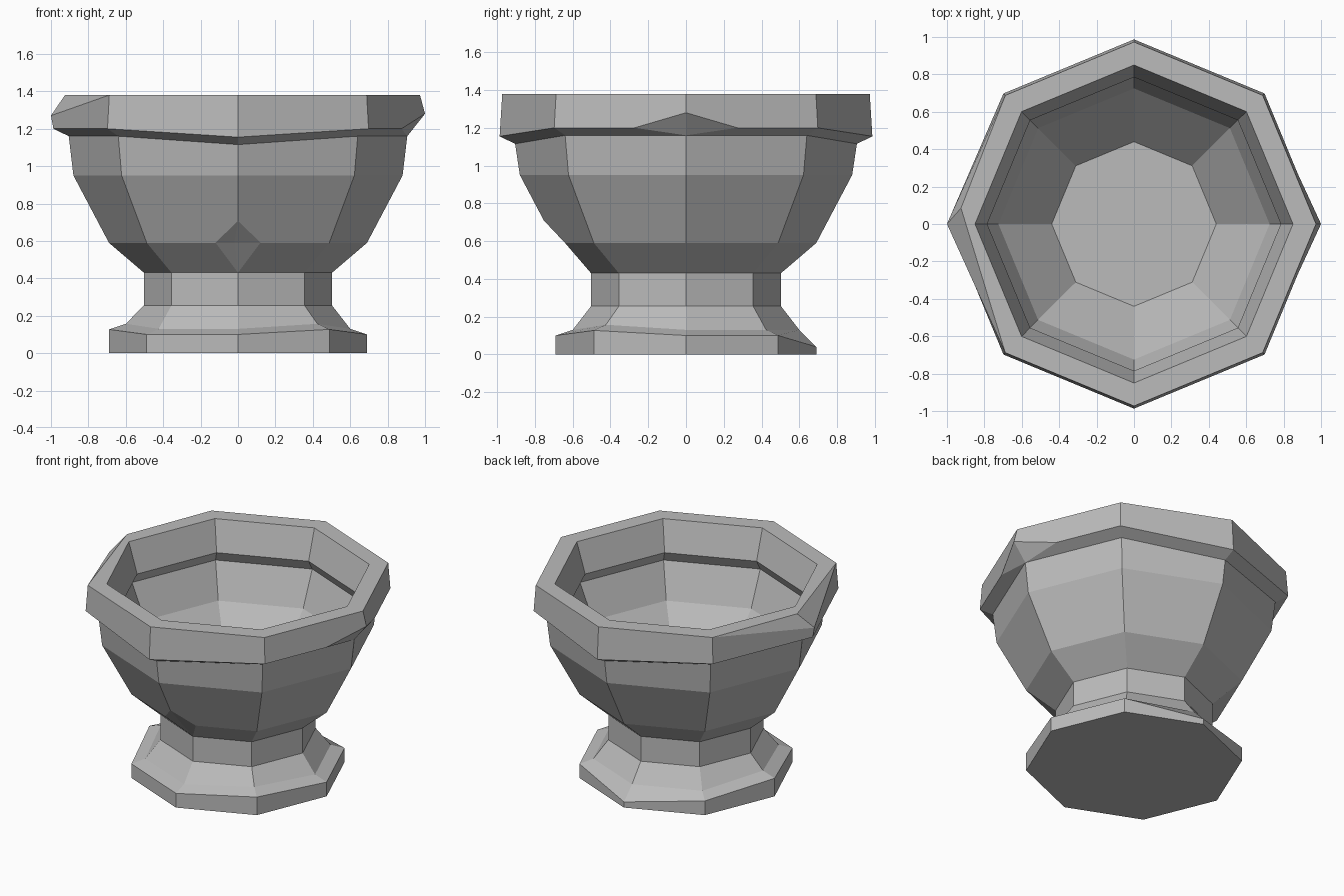
import bpy, bmesh, math

if "Cube" in bpy.data.objects:
    bpy.data.objects.remove(bpy.data.objects["Cube"])

SIDES = 8
# profile rows from the underside, up the outside, over the rim and down inside
PROFILE = [
    ("foot_low", 0.69, 0.0), ("foot_top", 0.69, 0.10), ("foot_slope", 0.60, 0.13),
    ("neck_low", 0.503, 0.255), ("neck_top", 0.503, 0.43),
    ("belly", 0.69, 0.59), ("shoulder", 0.88, 0.95), ("under_rim", 0.905, 1.16),
    ("rim_low", 0.987, 1.20), ("rim_top", 0.973, 1.38),
    ("lip", 0.85, 1.38), ("lip_low", 0.785, 1.17), ("undercut", 0.825, 1.10),
    ("inner_wall", 0.725, 0.86), ("floor", 0.44, 0.54),
]

bm = bmesh.new()
rows = {}
for name, r, z in PROFILE:
    rows[name] = [bm.verts.new((r * math.cos(math.tau * i / SIDES),
                                r * math.sin(math.tau * i / SIDES), z))
                  for i in range(SIDES)]
order = [rows[p[0]] for p in PROFILE]
for low, high in zip(order, order[1:]):
    for i in range(SIDES):
        j = (i + 1) % SIDES
        bm.faces.new((low[i], low[j], high[j], high[i]))
bm.faces.new(order[0][::-1])
bm.faces.new(order[-1])


def split(a, b, fac):
    """New vertex on the edge a-b, at a fraction from a."""
    return bmesh.utils.edge_split(bm.edges.get((a, b)), a, fac)[1]


def cut(a, b):
    """Cut the face shared by two vertices."""
    face = next(f for f in a.link_faces if f in b.link_faces)
    bmesh.utils.face_split(face, a, b)


# uneven carving: rim sags at front and back, foot is raised at two corners
for i in (2, 6):
    for name in ("rim_low", "under_rim"):
        rows[name][i].co.z -= 0.045
for i in (4, 7):
    for name in ("foot_top", "foot_slope"):
        rows[name][i].co.z += 0.027

# chip in the back corner of the foot
rows["foot_top"][2].co.z = 0.04

# chip under the right corner of the rim
v = rows["rim_low"][0]
for i in (1, 7):
    cut(split(v, rows["rim_low"][i], 0.39), rows["under_rim"][0])
v.co = (1.0, 0, 1.28)

# chip in the front corner of the belly
v = rows["belly"][6]
top = split(v, rows["shoulder"][6], 0.33)
for i in (5, 7):
    s = split(v, rows["belly"][i], 0.245)
    cut(s, top)
    cut(s, rows["neck_top"][6])
v.co = (-0.02, -0.635, 0.59)

# chip on top of the left corner of the rim
top = rows["rim_top"][4]
mid = split(rows["rim_low"][4], top, 0.4)
for i in (3, 5):
    cut(mid, rows["rim_top"][i])
mid.co = (-1.0, 0, 1.27)
top.co = (-0.925, 0.085, 1.38)

bmesh.ops.recalc_face_normals(bm, faces=bm.faces)
mesh = bpy.data.meshes.new("stone_planter")
bm.to_mesh(mesh)
bm.free()

stone = bpy.data.materials.new("grey_stone")
stone.diffuse_color = (0.5, 0.5, 0.5, 1)
stone.use_nodes = True
stone.node_tree.nodes["Principled BSDF"].inputs["Base Color"].default_value = stone.diffuse_color
mesh.materials.append(stone)
bpy.context.collection.objects.link(bpy.data.objects.new("stone_planter", mesh))
